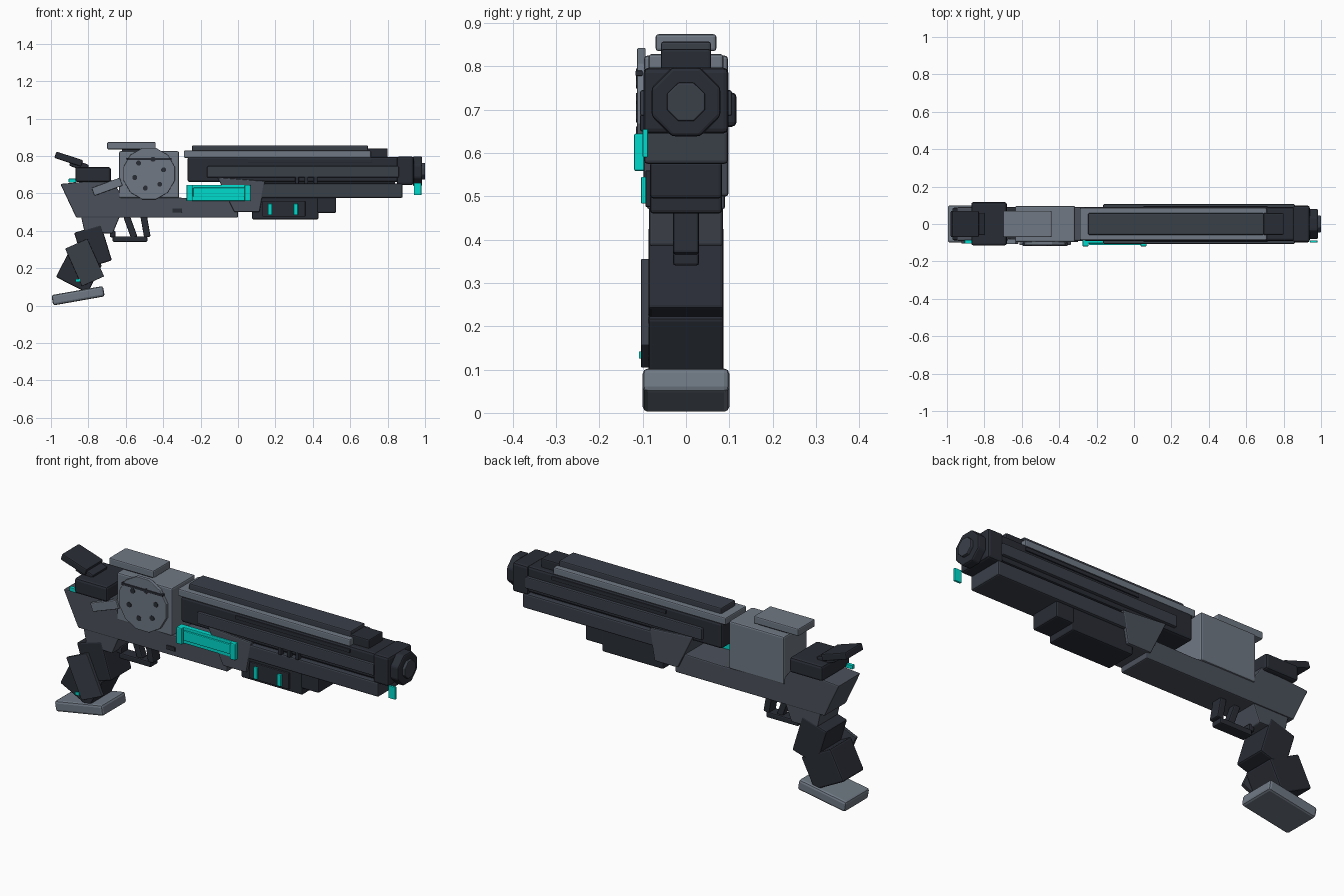
import bpy, bmesh, math
from mathutils import Matrix

def material(name, r, g, b):
    m = bpy.data.materials.new(name)
    m.diffuse_color = (r, g, b, 1)
    return m

DARK = material("dark_steel", 0.022, 0.026, 0.036)
MID = material("slate", 0.042, 0.05, 0.066)
GREY = material("gunmetal", 0.07, 0.082, 0.105)
LIGHT = material("pale_steel", 0.16, 0.19, 0.23)
TEAL = material("teal_glow", 0.0, 0.7, 0.6)

def finish(name, bm, mat, bevel):
    bmesh.ops.recalc_face_normals(bm, faces=bm.faces[:])
    me = bpy.data.meshes.new(name)
    bm.to_mesh(me)
    bm.free()
    me.materials.append(mat)
    ob = bpy.data.objects.new(name, me)
    bpy.context.collection.objects.link(ob)
    if bevel:
        mod = ob.modifiers.new("bevel", 'BEVEL')
        mod.width = bevel
        mod.segments = 2
        mod.limit_method = 'ANGLE'
    return ob

def tilted(name, x, z, w, h, y0, y1, angle, mat, bevel=0.006):
    """Box centred at x, z and turned anticlockwise in the front view."""
    bm = bmesh.new()
    bmesh.ops.create_cube(bm, size=1)
    m = (Matrix.Translation((x, (y0 + y1) / 2, z))
         @ Matrix.Rotation(-math.radians(angle), 4, 'Y')
         @ Matrix.Diagonal((w, y1 - y0, h, 1)))
    bmesh.ops.transform(bm, matrix=m, verts=bm.verts)
    return finish(name, bm, mat, bevel)

def box(name, x0, x1, z0, z1, y0, y1, mat, bevel=0.006):
    return tilted(name, (x0 + x1) / 2, (z0 + z1) / 2, x1 - x0, z1 - z0, y0, y1, 0, mat, bevel)

def profile(name, pts, hw, mat, bevel=0.006):
    """Front-view outline extruded to both sides."""
    bm = bmesh.new()
    f = bm.faces.new([bm.verts.new((x, -hw, z)) for x, z in pts])
    r = bmesh.ops.extrude_face_region(bm, geom=[f])
    vs = [v for v in r["geom"] if isinstance(v, bmesh.types.BMVert)]
    bmesh.ops.translate(bm, vec=(0, 2 * hw, 0), verts=vs)
    return finish(name, bm, mat, bevel)

def disc(name, centre, radius, depth, sides, axis, mat, bevel=0.0):
    bm = bmesh.new()
    bmesh.ops.create_cone(bm, cap_ends=True, segments=sides, radius1=radius, radius2=radius, depth=depth)
    m = (Matrix.Translation(centre) @ Matrix.Rotation(math.pi / 2, 4, axis)
         @ Matrix.Rotation(math.pi / sides, 4, 'Z'))
    bmesh.ops.transform(bm, matrix=m, verts=bm.verts)
    return finish(name, bm, mat, bevel)

# Grip
tilted("grip_base", -0.855, 0.0525, 0.28, 0.056, -0.1, 0.1, 10, LIGHT, 0.012)
tilted("grip_lower", -0.85, 0.185, 0.19, 0.17, -0.087, 0.087, -27, DARK, 0.008)
tilted("grip_upper", -0.775, 0.315, 0.15, 0.2, -0.087, 0.087, 17, DARK, 0.008)
tilted("grip_side_plate", -0.82, 0.23, 0.13, 0.22, -0.104, -0.085, 24, MID, 0.003)
box("grip_light", -0.87, -0.845, 0.125, 0.142, -0.109, -0.1, TEAL, 0.002)
profile("grip_neck", [(-0.84, 0.48), (-0.82, 0.39), (-0.67, 0.385), (-0.63, 0.48)], 0.085, GREY)

# Receiver and its forward fin
profile("receiver", [(-0.95, 0.65), (-0.865, 0.47), (0.0, 0.47), (0.0, 0.58), (-0.27, 0.575),
                     (-0.62, 0.59), (-0.68, 0.675)], 0.09, GREY)
profile("receiver_fin", [(-0.11, 0.685), (0.145, 0.665), (0.115, 0.5), (-0.02, 0.5)], 0.098, GREY)
box("receiver_button", -0.35, -0.3, 0.498, 0.52, -0.096, -0.085, DARK, 0.002)

# Trigger group
box("trigger_guard", -0.67, -0.485, 0.34, 0.37, -0.03, 0.03, DARK)
tilted("trigger", -0.575, 0.42, 0.035, 0.12, -0.02, 0.02, 20, DARK)
tilted("guard_front_post", -0.495, 0.425, 0.035, 0.12, -0.03, 0.03, 10, DARK)
box("guard_rear_post", -0.685, -0.655, 0.365, 0.4, -0.03, 0.03, DARK)

# Hammer
box("hammer_base", -0.87, -0.68, 0.66, 0.74, -0.115, 0.117, DARK, 0.012)
tilted("hammer_spur", -0.905, 0.783, 0.15, 0.036, -0.07, 0.07, -18, DARK)
tilted("hammer_link", -0.85, 0.75, 0.1, 0.04, -0.06, 0.06, -20, DARK)
box("hammer_light", -0.905, -0.865, 0.658, 0.678, -0.105, -0.085, TEAL, 0.002)

# Cylinder housing with the round drum face
box("drum_housing", -0.635, -0.315, 0.575, 0.825, -0.097, 0.097, LIGHT, 0.008)
disc("drum_face", (-0.475, -0.103, 0.705), 0.142, 0.02, 12, 'X', LIGHT, 0.003)
for i in range(6):
    a = math.radians(15 + 60 * i)
    disc(f"drum_hole_{i}", (-0.475 + 0.08 * math.cos(a), -0.112, 0.705 + 0.08 * math.sin(a)),
         0.014, 0.006, 8, 'X', DARK)
box("drum_bar", -0.595, -0.355, 0.778, 0.79, -0.117, -0.1, DARK, 0.002)
tilted("drum_lever", -0.7, 0.635, 0.16, 0.045, -0.108, -0.08, 20, LIGHT, 0.004)
box("rear_sight", -0.7, -0.44, 0.835, 0.874, -0.07, 0.07, LIGHT, 0.006)
box("rear_sight_foot", -0.62, -0.46, 0.815, 0.84, -0.05, 0.05, DARK, 0.003)

# Barrel, rails and lower tube
box("barrel", -0.27, 0.86, 0.66, 0.795, -0.09, 0.09, DARK, 0.012)
box("top_strip", -0.29, 0.71, 0.79, 0.828, -0.086, 0.086, LIGHT)
box("top_rail", -0.245, 0.695, 0.82, 0.857, -0.058, 0.058, MID)
box("front_sight", 0.69, 0.8, 0.785, 0.84, -0.058, 0.058, DARK)
for side, name in ((-1, "front"), (1, "back")):
    ys = sorted((side * 0.08, side * 0.106))
    box(f"side_strip_{name}", -0.165, 0.86, 0.685, 0.745, *ys, MID, 0.005)
    ys = sorted((side * 0.08, side * 0.096))
    box(f"side_slit_{name}", 0.05, 0.715, 0.762, 0.782, *ys, DARK, 0.003)
box("lower_tube", 0.0, 0.88, 0.575, 0.652, -0.097, 0.097, MID, 0.008)
box("tube_spacer", -0.02, 0.84, 0.64, 0.67, -0.07, 0.07, DARK, 0)
for i in range(3):
    box(f"strip_peg_{i}", 0.305 + 0.05 * i, 0.325 + 0.05 * i, 0.65, 0.69, -0.106, -0.08, DARK, 0.004)

# Muzzle
box("muzzle_block", 0.85, 0.94, 0.645, 0.797, -0.098, 0.098, DARK, 0.012)
disc("muzzle_ring", (0.96, 0, 0.718), 0.086, 0.05, 8, 'Y', DARK, 0.008)
disc("muzzle_tip", (0.985, 0, 0.718), 0.048, 0.03, 8, 'Y', MID, 0.004)
box("muzzle_light", 0.94, 0.98, 0.59, 0.655, -0.1, -0.088, TEAL, 0.002)

# Teal power cell on the front side
box("power_cell_backing", -0.275, 0.065, 0.56, 0.645, -0.103, -0.075, TEAL, 0.004)
box("power_cell_core", -0.24, 0.035, 0.58, 0.63, -0.113, -0.095, TEAL, 0.004)
for x in (-0.275, 0.035):
    box("power_cell_cap", x, x + 0.032, 0.558, 0.645, -0.12, -0.08, TEAL, 0.005)

# Underbarrel module
box("under_module", 0.075, 0.43, 0.46, 0.58, -0.083, 0.083, DARK, 0.008)
box("under_module_nose", 0.42, 0.525, 0.495, 0.58, -0.083, 0.083, DARK, 0.008)
box("under_module_plate", 0.13, 0.36, 0.475, 0.56, -0.094, -0.08, DARK, 0.004)
for x in (0.16, 0.298):
    box("module_light", x, x + 0.022, 0.483, 0.545, -0.104, -0.085, TEAL, 0.003)
